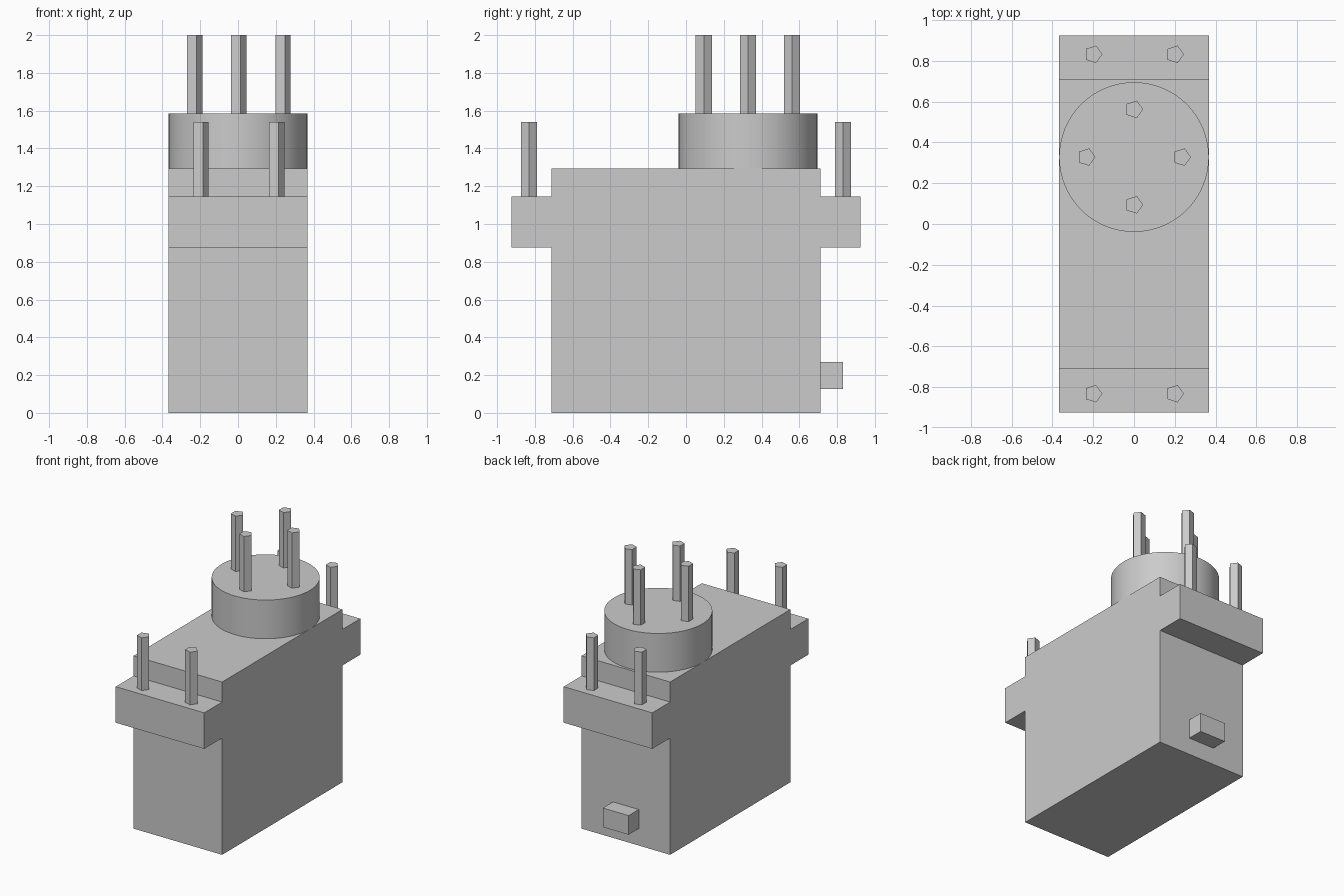
import bpy
import bmesh
from math import cos, sin, tau
from mathutils import Vector

default = bpy.data.objects.get("Cube")
if default:
    bpy.data.objects.remove(default, do_unlink=True)

# One plain grey for every part
GREY = (0.6, 0.6, 0.6, 1)
grey = bpy.data.materials.new("plain grey")
grey.use_nodes = True
grey.diffuse_color = GREY
grey.node_tree.nodes["Principled BSDF"].inputs["Base Color"].default_value = GREY

HALF_WIDTH = 0.367
BODY_Y, FLANGE_Y = 0.712, 0.924
FLANGE_LOW, FLANGE_TOP, BODY_TOP = 0.875, 1.145, 1.295
HUB_Y, HUB_TOP = 0.328, 1.585


def extrude(name, outline, direction):
    """Turn a flat outline into a closed solid."""
    bm = bmesh.new()
    face = bm.faces.new([bm.verts.new(p) for p in outline])
    result = bmesh.ops.extrude_face_region(bm, geom=[face], use_keep_orig=True)
    moved = [v for v in result["geom"] if isinstance(v, bmesh.types.BMVert)]
    bmesh.ops.translate(bm, verts=moved, vec=Vector(direction))
    bmesh.ops.recalc_face_normals(bm, faces=bm.faces)
    mesh = bpy.data.meshes.new(name)
    bm.to_mesh(mesh)
    bm.free()
    mesh.materials.append(grey)
    obj = bpy.data.objects.new(name, mesh)
    bpy.context.collection.objects.link(obj)
    return obj


def prism(name, x, y, radius, low, top, sides):
    """Upright prism with one corner towards +x."""
    angles = [tau * i / sides for i in range(sides)]
    ring = [(x + radius * cos(a), y + radius * sin(a), low) for a in angles]
    return extrude(name, ring, (0, 0, top - low))


# Housing with both mounting flanges, as one side profile
half = [(BODY_Y, 0), (BODY_Y, FLANGE_LOW), (FLANGE_Y, FLANGE_LOW),
        (FLANGE_Y, FLANGE_TOP), (BODY_Y, FLANGE_TOP), (BODY_Y, BODY_TOP)]
profile = half + [(-y, z) for y, z in reversed(half)]
extrude("housing", [(-HALF_WIDTH, y, z) for y, z in profile], (2 * HALF_WIDTH, 0, 0))

# Cable outlet on the back
outlet = [(-0.107, 0.127), (0.107, 0.127), (0.107, 0.27), (-0.107, 0.27)]
extrude("cable_outlet", [(x, BODY_Y, z) for x, z in outlet], (0, 0.12, 0))

# Round output hub
hub = prism("output_hub", 0, HUB_Y, HALF_WIDTH, BODY_TOP, HUB_TOP, 64)
bpy.context.view_layer.objects.active = hub
hub.select_set(True)
bpy.ops.object.shade_smooth_by_angle()
hub.select_set(False)

# Four pins on the hub
for i, side in enumerate(("left", "back", "right", "front")):
    angle = tau * i / 4
    prism(f"hub_pin_{side}", 0.234 * cos(angle), HUB_Y + 0.234 * sin(angle),
          0.045, HUB_TOP, 2, 5)

# Two pins on each flange
for end, y in (("front", -0.832), ("back", 0.832)):
    for side, x in (("left", 0.2), ("right", -0.2)):
        prism(f"flange_pin_{end}_{side}", x, y, 0.045, FLANGE_TOP, 1.54, 5)
